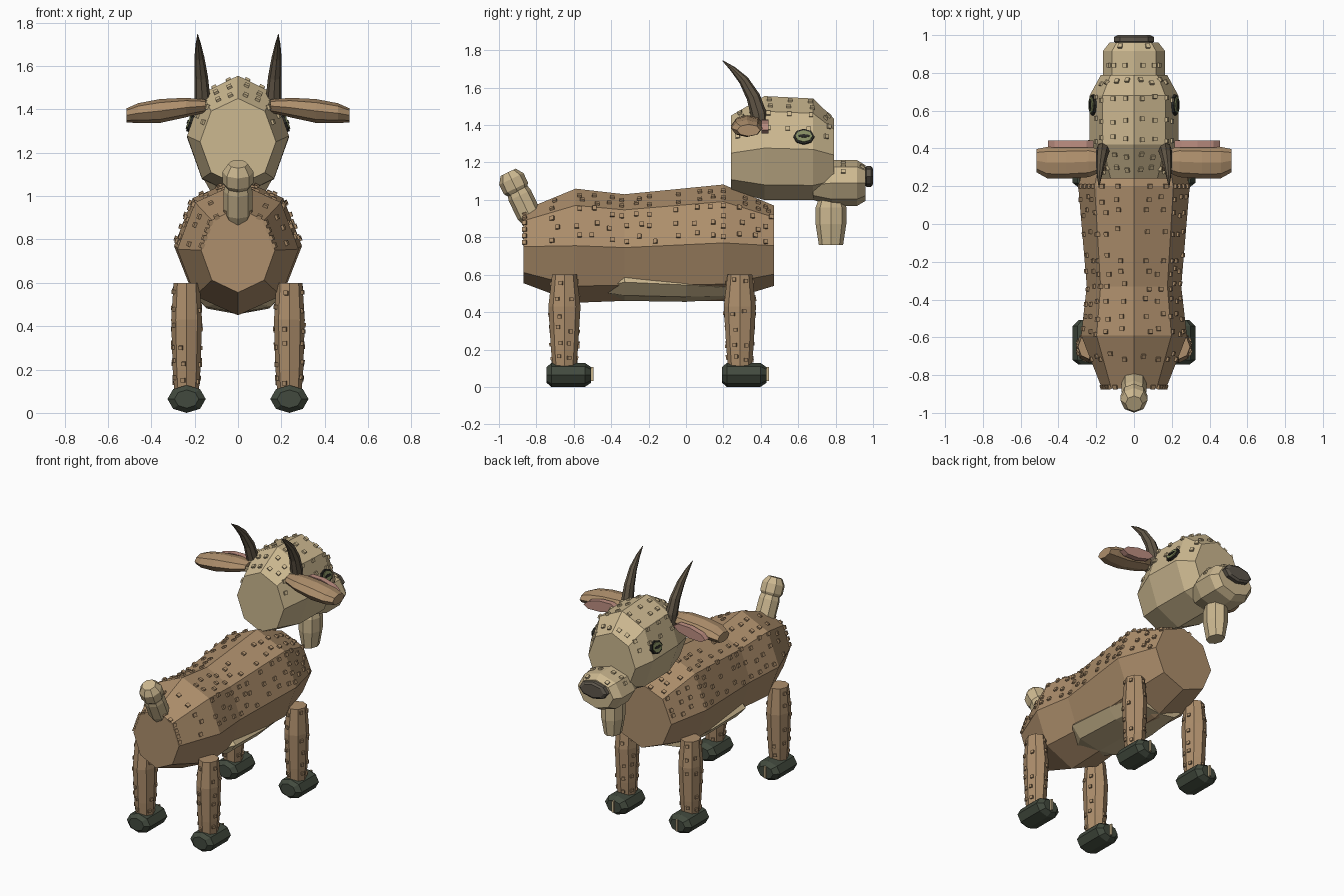
import bpy, bmesh, math, random
from mathutils import Vector as V, Matrix

if "Cube" in bpy.data.objects:
    bpy.data.objects.remove(bpy.data.objects["Cube"])

random.seed(4)
SIDES = 8


def material(name, r, g, b):
    m = bpy.data.materials.new(name)
    lin = [((c / 255 + 0.055) / 1.055) ** 2.4 for c in (r, g, b)]
    m.diffuse_color = (*lin, 1)
    m.use_nodes = True
    m.node_tree.nodes["Principled BSDF"].inputs["Base Color"].default_value = m.diffuse_color
    return m


COAT = material("brown coat", 174, 143, 108)
CREAM = material("cream coat", 204, 184, 144)
HORN = material("dark horn", 98, 87, 71)
HOOF = material("hoof green grey", 66, 74, 62)
NOSE = material("nose grey", 94, 87, 76)
PINK = material("inner ear pink", 190, 143, 130)
IRIS = material("eye green", 134, 142, 98)
BLACK = material("eye dark", 40, 40, 36)


def finish(bm, name, mat):
    bmesh.ops.recalc_face_normals(bm, faces=bm.faces[:])
    me = bpy.data.meshes.new(name)
    bm.to_mesh(me)
    bm.free()
    me.materials.append(mat)
    ob = bpy.data.objects.new(name, me)
    bpy.context.collection.objects.link(ob)
    return ob


def corner(ring, i):
    c, u, v = ring
    a = 2 * math.pi * (i % SIDES) / SIDES
    return V(c) + V(u) * math.cos(a) + V(v) * math.sin(a)


def loft(name, rings, mat):
    """Eight sided skin through rings of (centre, half axis u, half axis v)."""
    bm = bmesh.new()
    loops = [[bm.verts.new(corner(r, i)) for i in range(SIDES)] for r in rings]
    for a, b in zip(loops, loops[1:]):
        for i in range(SIDES):
            j = (i + 1) % SIDES
            bm.faces.new((a[i], a[j], b[j], b[i]))
    bm.faces.new(loops[0])
    bm.faces.new(loops[-1])
    return finish(bm, name, mat)


def along_y(x, rows):
    return [((x, y, z), (rx, 0, 0), (0, 0, rz)) for y, z, rx, rz in rows]


def along_z(x, y, rows):
    return [((x, y, z), (rx, 0, 0), (0, ry, 0)) for z, rx, ry in rows]


def surface(rings, axis, at, k):
    """Point and outward normal on a loft at an axis position and side number."""
    s = 0
    while s < len(rings) - 2 and at > rings[s + 1][0][axis]:
        s += 1
    lo, hi = rings[s][0][axis], rings[s + 1][0][axis]
    t = (at - lo) / (hi - lo)
    i = math.floor(k)
    f = k - i
    a, b = corner(rings[s], i), corner(rings[s], i + 1)
    c, d = corner(rings[s + 1], i), corner(rings[s + 1], i + 1)
    p = a.lerp(b, f).lerp(c.lerp(d, f), t)
    n = (b - a).cross(c - a).normalized()
    if n.dot(p - V(rings[s][0]).lerp(V(rings[s + 1][0]), t)) < 0:
        n = -n
    return p, n


def studs(name, rings, axis, spots, mat, size=0.023):
    bm = bmesh.new()
    for at, k in spots:
        p, n = surface(rings, axis, at, k)
        along = V((0, 0, 0))
        along[axis] = 1
        side = n.cross(along).normalized()
        rot = Matrix((side, n.cross(side), n)).transposed().to_4x4()
        bmesh.ops.create_cube(bm, size=size, matrix=Matrix.Translation(p) @ rot)
    return finish(bm, name, mat)


# Body and belly
body = along_y(0, [(-.87, .75, .17, .195), (-.59, .755, .28, .305),
                   (-.33, .745, .25, .285), (.2, .77, .295, .312), (.47, .755, .22, .215)])
loft("body", body, COAT)
loft("belly", along_y(0, [(-.46, .53, .10, .03), (-.33, .56, .215, .10),
                          (.0, .545, .205, .09), (.24, .53, .17, .06)]), CREAM)
spots = [(y, k) for y in (-.862, .2) for k in (.15, .4, .65, .9, 1.2, 1.6, 2.4, 2.8, 3.1, 3.35, 3.6, 3.85)]
for y in (-.7, -.57, -.49, -.41, -.33, -.25, -.18, -.04, .06, .13, .3, .37, .44):
    for k in (.2, .55, .9, 1.25, 1.65, 2.35, 2.75, 3.1, 3.45, 3.8):
        spots.append((y + random.choice((-.015, 0, .015)), k + random.uniform(-.1, .1)))
studs("body_tufts", body, 1, spots, COAT)

# Head, snout, nose and beard
head = along_y(0, [(.24, 1.25, .175, .2), (.42, 1.277, .235, .278),
                   (.68, 1.27, .235, .272), (.79, 1.24, .175, .195)])
loft("head", head, CREAM)
spots = [(y + random.uniform(-.015, .015), k)
         for y in (.29, .36, .45, .55, .66, .75)
         for k in (.55, .95, 1.35, 1.75, 2.25, 2.65, 3.05, 3.45)]
studs("head_tufts", head, 1, spots, CREAM)
snout = along_y(0, [(.68, 1.08, .12, .08), (.78, 1.09, .165, .122),
                    (.915, 1.09, .165, .122), (.96, 1.09, .13, .095)])
loft("snout", snout, CREAM)
studs("snout_tufts", snout, 1,
      [(.84, k) for k in (.7, 1.1, 1.6, 2.4, 2.9, 3.3)] + [(.94, 1.3), (.94, 2.7)], CREAM)
loft("nose", along_y(0, [(.95, 1.125, .085, .042), (.965, 1.125, .105, .055),
                         (.99, 1.125, .105, .055), (1.0, 1.125, .085, .042)]), NOSE)
loft("beard", along_z(0, .775, [(.76, .05, .065), (.87, .07, .082),
                                (.96, .07, .082), (1.02, .055, .06)]), CREAM)

# Tail: stalk and rounded tip, tilted back
axis = V((0, -.43, .9)).normalized()
across = V((0, .9, .43)).normalized()


def tail_rings(base, rows):
    return [(V(base) + axis * d, (r, 0, 0), across * r) for d, r in rows]


loft("tail", tail_rings((0, -.815, .87), [(0, .045), (.06, .066), (.17, .066), (.24, .05)]), CREAM)
loft("tail_tip", tail_rings((0, -.897, 1.035), [(0, .052), (.03, .072), (.085, .072), (.125, .045)]), CREAM)

for side, sx in (("left", -1), ("right", 1)):
    # Ear with its pink inside plate
    loft(side + "_ear", [((sx * x, y, z), (0, ry, 0), (0, 0, rz)) for x, y, z, ry, rz in
                         ((.15, .335, 1.415, .05, .03), (.24, .33, 1.408, .082, .045),
                          (.36, .325, 1.392, .085, .055), (.46, .325, 1.382, .083, .046),
                          (.515, .335, 1.372, .062, .032))], COAT)
    loft(side + "_inner_ear", [((sx * .335, y, 1.392), (.12, 0, -.018 * sx), (0, 0, .036))
                               for y in (.405, .442)], PINK)

    # Curved horn
    path = [(.16, .40, 1.36, .04), (.165, .388, 1.46, .043), (.17, .36, 1.55, .037),
            (.178, .308, 1.64, .027), (.183, .25, 1.70, .015), (.186, .195, 1.745, .002)]
    rings = []
    for i, (x, y, z, r) in enumerate(path):
        a, b = path[max(i - 1, 0)], path[min(i + 1, len(path) - 1)]
        d = V((0, b[1] - a[1], b[2] - a[2])).normalized()
        rings.append(((sx * x, y, z), (r * .85, 0, 0), V((0, d.z, -d.y)) * r))
    loft(side + "_horn", rings, HORN)

    # Eye: dark rim, green iris, flat pupil
    n = V((sx * .94, 0, .34))
    up = V((-sx * .34, 0, .94))
    centre = V((sx * .212, .63, 1.335))
    for part, ry, rz, d0, d1, mat in (("eye_rim", .056, .043, -.02, .014, BLACK),
                                      ("iris", .045, .033, .0, .020, IRIS),
                                      ("pupil", .032, .009, .0, .024, BLACK)):
        loft(side + "_" + part, [(centre + n * d, (0, ry, 0), up * rz) for d in (d0, d1)], mat)

    # Legs, hooves and small toe plates
    for end, y in (("rear", -.65), ("fore", .288)):
        name = side + "_" + end
        x = sx * .237
        leg = along_z(x, y, [(.08, .055, .06), (.2, .064, .072), (.43, .071, .086), (.6, .06, .066)])
        loft(name + "_leg", leg, COAT)
        spots = [(z + random.uniform(-.015, .015), k + random.uniform(-.15, .15))
                 for k in (.5, 2.4, 3.5, 4.5, 5.6, 7.5) for z in (.15, .23, .31, .39, .48, .56)
                 if random.random() < .75]
        studs(name + "_leg_tufts", leg, 2, spots, COAT, .02)
        loft(name + "_hoof", along_y(x, [(y - .095, .064, .056, .042), (y - .07, .064, .088, .064),
                                         (y + .11, .064, .088, .064), (y + .142, .064, .056, .042)]), HOOF)
        bm = bmesh.new()
        bmesh.ops.create_cube(bm, size=1, matrix=Matrix.Translation((x, y + .148, .068))
                              @ Matrix.Diagonal((.012, .016, .075, 1)))
        finish(bm, name + "_toe_plate", CREAM)
